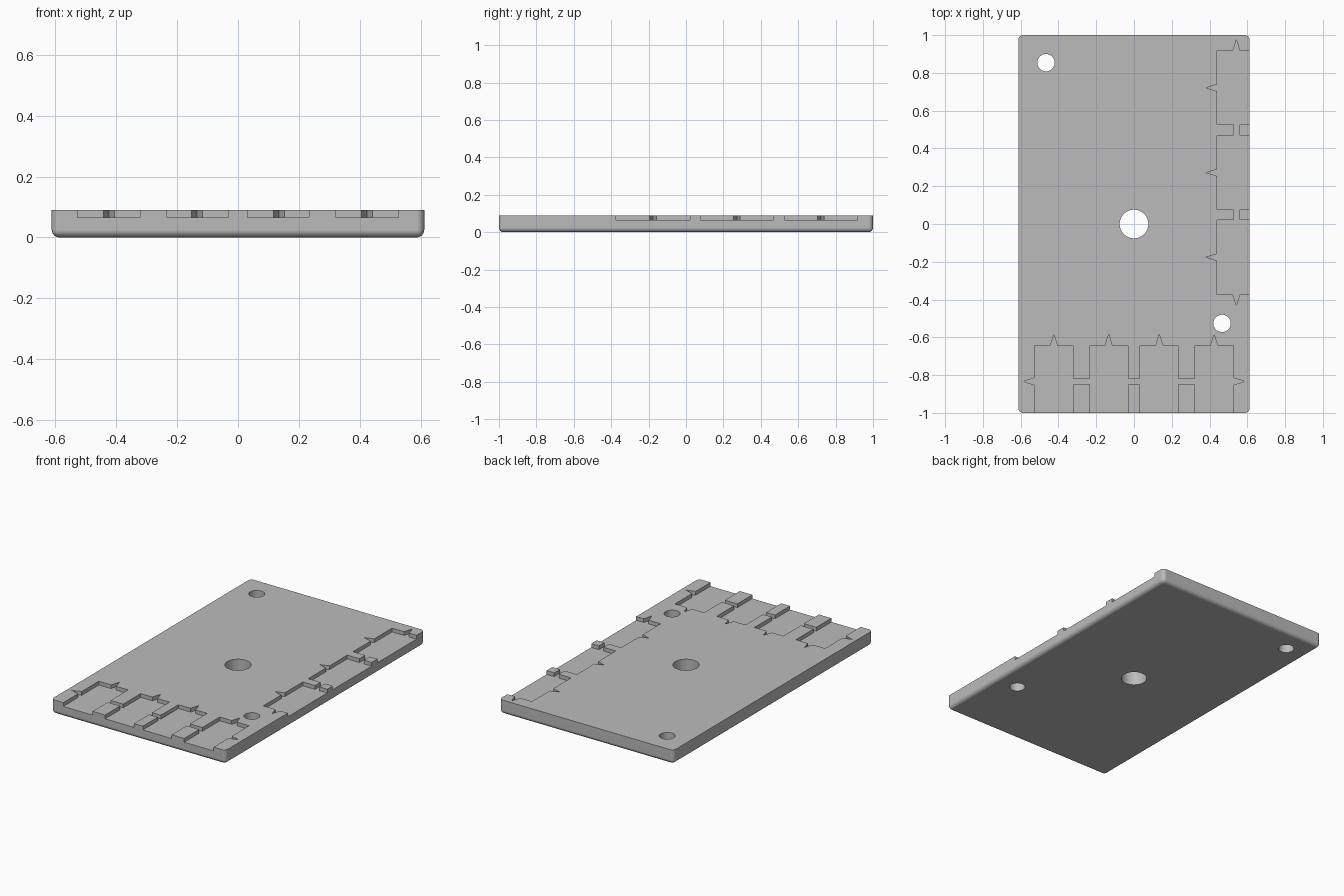
import bpy, bmesh, math

if "Cube" in bpy.data.objects:
    bpy.data.objects.remove(bpy.data.objects["Cube"])

HX, HY, H = 0.612, 1.0, 0.09      # half width, half length, thickness
POCKET_Z = 0.066                  # floor of the shallow pockets
SPIKE = 0.058                     # length of the pointed pry notches
HALF = 0.018                      # half width of a notch at its base

grey = bpy.data.materials.new("plain grey")
grey.diffuse_color = (0.5, 0.5, 0.5, 1)
grey.use_nodes = True
grey.node_tree.nodes["Principled BSDF"].inputs["Base Color"].default_value = grey.diffuse_color


def make_object(name, bm):
    bmesh.ops.recalc_face_normals(bm, faces=bm.faces)
    mesh = bpy.data.meshes.new(name)
    bm.to_mesh(mesh)
    bm.free()
    mesh.materials.append(grey)
    ob = bpy.data.objects.new(name, mesh)
    bpy.context.collection.objects.link(ob)
    return ob


def prism(name, outline, z0, z1):
    bm = bmesh.new()
    face = bm.faces.new([bm.verts.new((x, y, z0)) for x, y in outline])
    ext = bmesh.ops.extrude_face_region(bm, geom=[face])
    top = [v for v in ext["geom"] if isinstance(v, bmesh.types.BMVert)]
    bmesh.ops.translate(bm, verts=top, vec=(0, 0, z1 - z0))
    return make_object(name, bm)


def pocket_row(pockets, depth, lo, hi):
    """Outline of pockets joined by narrow channels; u runs along the edge,
    v runs inwards from it. Each pocket is (start, end, notch position)."""
    mid, out = (lo + hi) / 2, -0.05
    first, last = pockets[0][0], pockets[-1][1]
    pts = [(first, out), (first, mid - HALF), (first - SPIKE, mid), (first, mid + HALF)]
    for i, (a, b, c) in enumerate(pockets):
        if i:
            pts.append((a, hi))
        pts += [(a, depth), (c - HALF, depth), (c, depth + SPIKE), (c + HALF, depth), (b, depth)]
        if i < len(pockets) - 1:
            pts.append((b, hi))
    pts += [(last, mid + HALF), (last + SPIKE, mid), (last, mid - HALF), (last, out)]
    for i in range(len(pockets) - 1, 0, -1):
        a, b = pockets[i][0], pockets[i - 1][1]
        pts += [(a, out), (a, lo), (b, lo), (b, out)]
    return pts


# Plate with rounded corners and rounded lower rim
bm = bmesh.new()
bmesh.ops.create_cube(bm, size=1)
for v in bm.verts:
    v.co = (v.co.x * 2 * HX, v.co.y * 2 * HY, (v.co.z + 0.5) * H)
rim = [e for e in bm.edges if min(v.co.z for v in e.verts) < 0.01]
bmesh.ops.bevel(bm, geom=rim, offset=0.025, offset_type='OFFSET', segments=6,
                profile=0.5, affect='EDGES')
plate = make_object("plate", bm)

# Pocket rows along the front edge and the right edge
front = pocket_row([(-0.528, -0.322, -0.424), (-0.234, -0.031, -0.134),
                    (0.031, 0.234, 0.134), (0.322, 0.528, 0.424)], 0.357, 0.151, 0.182)
side = pocket_row([(-0.374, 0.022, -0.176), (0.077, 0.468, 0.272),
                   (0.526, 0.918, 0.721)], 0.172, 0.054, 0.086)
cutters = [
    prism("front_pocket_cutter", [(u, v - HY) for u, v in front], POCKET_Z, H + 0.05),
    prism("side_pocket_cutter", [(HX - v, u) for u, v in side], POCKET_Z, H + 0.05),
]

# Round through holes
for name, x, y, r in (("centre_hole_cutter", 0, 0, 0.076),
                      ("back_hole_cutter", -0.466, 0.854, 0.046),
                      ("front_hole_cutter", 0.466, -0.526, 0.046)):
    ring = [(x + r * math.cos(math.tau * i / 48), y + r * math.sin(math.tau * i / 48))
            for i in range(48)]
    cutters.append(prism(name, ring, -0.05, H + 0.05))

for cutter in cutters:
    cutter.hide_render = True
    mod = plate.modifiers.new(cutter.name, 'BOOLEAN')
    mod.operation = 'DIFFERENCE'
    mod.solver = 'EXACT'
    mod.object = cutter

# Apply the cuts and remove the helpers
bpy.context.view_layer.objects.active = plate
plate.select_set(True)
for mod in list(plate.modifiers):
    bpy.ops.object.modifier_apply(modifier=mod.name)
for cutter in cutters:
    bpy.data.objects.remove(cutter)

# Smooth rounded edges, keep large faces flat
bpy.ops.object.shade_smooth_by_angle(angle=math.radians(30))
weighted = plate.modifiers.new("flat faces", 'WEIGHTED_NORMAL')
weighted.keep_sharp = True
